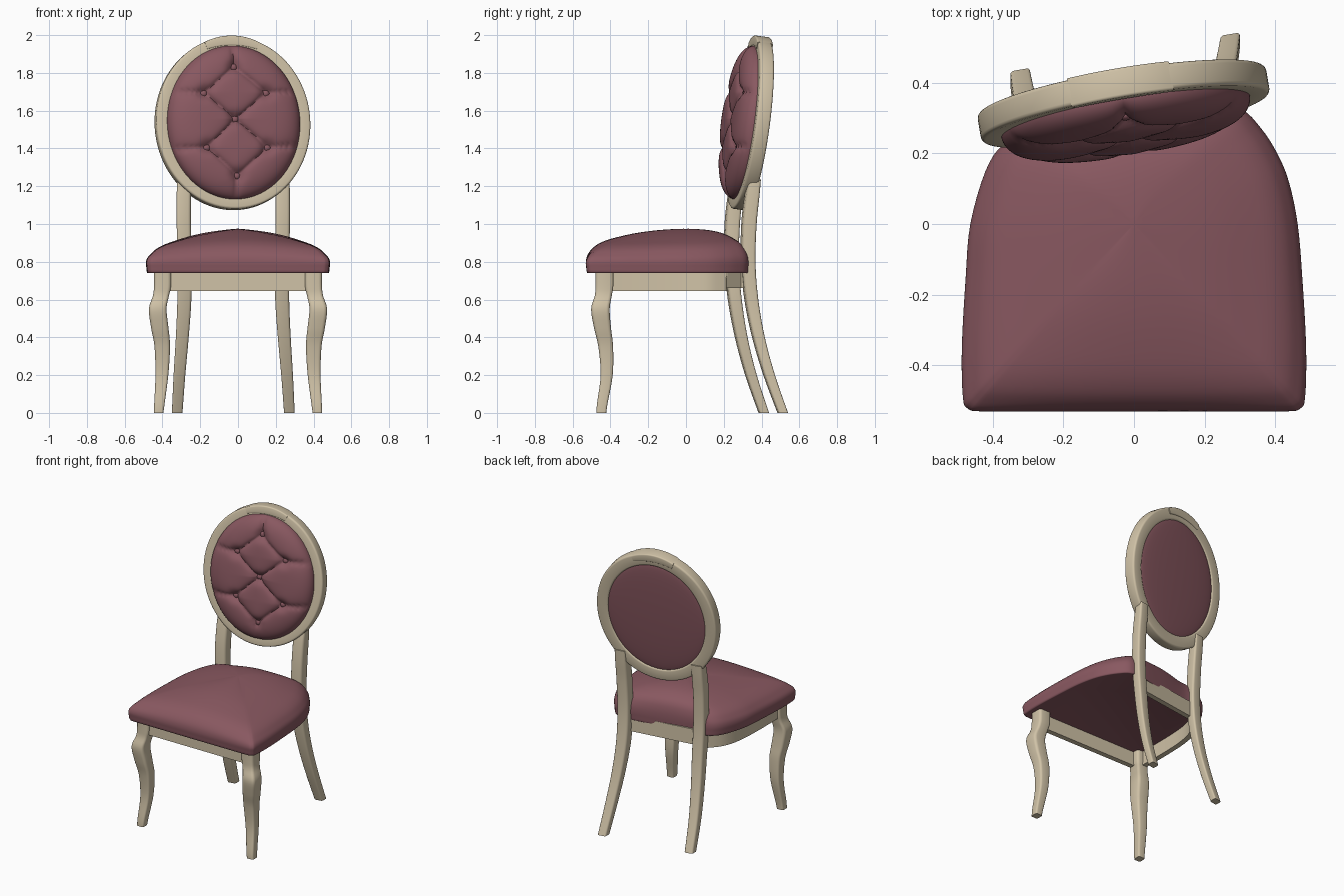
import bpy, bmesh, math
from mathutils import Vector, Matrix

if "Cube" in bpy.data.objects:
    bpy.data.objects.remove(bpy.data.objects["Cube"])

def material(name, rgb):
    m = bpy.data.materials.new(name)
    m.diffuse_color = (*rgb, 1)
    m.use_nodes = True
    m.node_tree.nodes["Principled BSDF"].inputs["Base Color"].default_value = m.diffuse_color
    return m

WOOD = material("cream wood", (0.63, 0.54, 0.385))
FABRIC = material("dusty maroon fabric", (0.25, 0.098, 0.118))
YAW = math.radians(9.6)
# the backrest is turned about z and leans backwards
BACK = Matrix.Translation((-0.029, 0.337, 1.533)) @ Matrix.Rotation(YAW, 4, 'Z') @ Matrix.Rotation(math.radians(-7.5), 4, 'X')
# the back legs follow the same slant in plan
SLANT = Matrix(((1, 0, 0, -.025), (.169, 1, 0, 0), (0, 0, 1, 0), (0, 0, 0, 1)))

def finish(name, bm, mat, matrix=None, angle=40):
    if matrix:
        bm.transform(matrix)
    bmesh.ops.recalc_face_normals(bm, faces=bm.faces)
    me = bpy.data.meshes.new(name)
    bm.to_mesh(me)
    bm.free()
    me.materials.append(mat)
    ob = bpy.data.objects.new(name, me)
    bpy.context.collection.objects.link(ob)
    bpy.ops.object.select_all(action='DESELECT')
    ob.select_set(True)
    bpy.context.view_layer.objects.active = ob
    bpy.ops.object.shade_smooth_by_angle(angle=math.radians(angle))
    return ob

def loft(rings, closed=False):
    """Skin a list of equal point rings; cap the ends unless closed."""
    bm = bmesh.new()
    vs = [[bm.verts.new(p) for p in r] for r in rings]
    n = len(vs[0])
    pairs = list(zip(vs, vs[1:])) + ([(vs[-1], vs[0])] if closed else [])
    for a, b in pairs:
        for i in range(n):
            j = (i + 1) % n
            bm.faces.new((a[i], a[j], b[j], b[i]))
    if not closed:
        bm.faces.new(vs[0])
        bm.faces.new(vs[-1])
    return bm

def smooth_path(pts, steps=5, closed=False):
    """Catmull-Rom curve through tuples of any size."""
    n, out = len(pts), []
    get = (lambda i: pts[i % n]) if closed else (lambda i: pts[max(0, min(n - 1, i))])
    for i in range(n if closed else n - 1):
        a, b, c, d = get(i - 1), get(i), get(i + 1), get(i + 2)
        for s in range(steps):
            t = s / steps
            out.append(tuple(0.5 * (2*q + (r - p)*t + (2*p - 5*q + 4*r - s_)*t*t + (3*q - p - 3*r + s_)*t**3)
                             for p, q, r, s_ in zip(a, b, c, d)))
    return out if closed else out + [pts[-1]]

def rounded_rect(w, d, r):
    """Rectangle section with rounded corners, centred on the origin."""
    pts = []
    for k, (sx, sy) in enumerate([(1, 1), (-1, 1), (-1, -1), (1, -1)]):
        for s in range(4):
            a = math.pi / 2 * (k + s / 3)
            pts.append((sx * (w/2 - r) + r * math.cos(a), sy * (d/2 - r) + r * math.sin(a)))
    return pts

def leg(name, stations, side, matrix=None):
    """stations: z, x, y, width, depth"""
    rings = []
    for z, x, y, w, d in smooth_path(stations):
        rings.append([(side * x + px, y + py, z) for px, py in rounded_rect(w, d, 0.2 * min(w, d))])
    finish(name, loft(rings), WOOD, matrix)

def rail(name, path, z0=0.645, z1=0.765, t=0.035):
    """Upright board following a plan path."""
    rings = []
    for i, p in enumerate(path):
        a, b = Vector(path[max(0, i - 1)]), Vector(path[min(len(path) - 1, i + 1)])
        d = (b - a).normalized()
        n = Vector((-d.y, d.x)) * t / 2
        l, r = Vector(p) + n, Vector(p) - n
        rings.append([(l.x, l.y, z0), (r.x, r.y, z0), (r.x, r.y, z1), (l.x, l.y, z1)])
    finish(name, loft(rings), WOOD)

# legs
FRONT = [(0, .42, -.448, .05, .052), (.05, .416, -.443, .055, .056), (.2, .403, -.42, .068, .064),
         (.35, .401, -.425, .082, .078), (.45, .414, -.442, .092, .09), (.55, .425, -.453, .093, .098),
         (.62, .408, -.438, .085, .09), (.67, .4, -.432, .09, .094), (.77, .4, -.432, .09, .094)]
REAR = [(0, .297, .462, .056, .05), (.2, .285, .392, .062, .055), (.4, .27, .338, .068, .06),
        (.6, .259, .302, .074, .066), (.8, .259, .285, .076, .07), (1, .262, .289, .075, .074),
        (1.15, .262, .305, .075, .072), (1.235, .262, .318, .072, .06)]
for side, tag in ((-1, "left"), (1, "right")):
    leg("front_leg_" + tag, FRONT, side)
    leg("back_leg_" + tag, REAR, side, SLANT)

# rails under the seat (the right side has none)
rail("front_rail", [(-.4, -.445), (.4, -.445)])
rail("back_rail", [(-.28, .232), (.24, .308)], .66)
rail("side_rail_left", smooth_path([(-.412, -.42), (-.415, -.2), (-.405, 0), (-.37, .13), (-.29, .225)]))

# seat cushion: plan outline shrunk and rounded towards the middle while rising
plan = smooth_path([(0, -.53), (.25, -.53), (.43, -.53), (.47, -.522), (.484, -.49), (.487, -.35), (.476, -.15),
                    (.463, 0), (.438, .12), (.405, .2), (.36, .27), (.3, .325), (.2, .325), (0, .29), (-.2, .25),
                    (-.3, .252), (-.37, .225), (-.42, .15), (-.463, 0), (-.476, -.15), (-.487, -.35),
                    (-.484, -.49), (-.47, -.522), (-.43, -.53), (-.25, -.53)], 4, True)
levels = smooth_path([(.96, .742), (.99, .742), (.997, .77), (1, .8), (.988, .834), (.955, .866), (.9, .894),
                      (.8, .92), (.6, .948), (.4, .964), (.2, .972), (.03, .975)], 3)
rings = []
for s, z in levels:
    ring = []
    for x, y in plan:
        r = math.hypot(x, y)
        f = s * (s + (1 - s) * .4 / r)
        drop = .02 * (x / .48) ** 2 * min(1, max(0, (z - .79) / .07)) * min(1, s * 1.3)
        ring.append((x * f, y * f, z - drop))
    rings.append(ring)
finish("seat_cushion", loft(rings), FABRIC, angle=60)

# oval back frame
N = 96
rings = []
for i in range(N):
    a = 2 * math.pi * i / N
    rings.append([((.374 + p) * math.cos(a), q + .003, (.42 + p) * math.sin(a)) for p, q in rounded_rect(.08, .076, .012)])
finish("back_frame", loft(rings, True), WOOD, BACK)

# low crest on top of the frame
rings = []
for i in range(17):
    t = i / 8 - 1
    a = math.pi / 2 - t * .36
    h = .003 + .006 * (1 - t * t)
    rings.append([((.396 + p) * math.cos(a), q + .004, (.438 + p) * math.sin(a))
                  for p, q in rounded_rect(.036 + 2 * h, .084, .008)])
finish("back_crest", loft(rings), WOOD, BACK)

# tufting layout: buttons and the creases between them
BUTTONS = [Vector(b) for b in ((0, .29), (-.165, .15), (.17, .15), (0, .012), (-.155, -.14), (.17, -.14), (.005, -.29))]
CREASES = [(BUTTONS[a], BUTTONS[b]) for a, b in ((0, 1), (0, 2), (1, 3), (2, 3), (3, 4), (3, 5), (4, 6), (5, 6))]
CREASES += [(BUTTONS[i], Vector(e)) for i, e in ((1, (-.37, .16)), (2, (.37, .16)), (4, (-.37, -.15)),
                                                (5, (.37, -.13)), (0, (0, .42)), (6, (0, -.42)))]

def segment_distance(p, a, b):
    d = b - a
    t = max(0, min(1, (p - a).dot(d) / d.length_squared))
    return (p - a - d * t).length

def front_depth(x, z):
    r = min(1, math.hypot(x / .357, z / .41))
    puff = math.sqrt(max(0, 1 - r ** 5))
    crease = min(segment_distance(Vector((x, z)), a, b) for a, b in CREASES)
    button = min((Vector((x, z)) - b).length for b in BUTTONS)
    dent = .012 * math.exp(-crease / .009) + .014 * math.exp(-crease / .035) + .022 * math.exp(-(button / .035) ** 2)
    return -.03 - .09 * puff + dent * min(1, puff * 1.3)

# tufted pad in front, plain domed panel behind
def oval_pad(name, depth, count, base, rx, rz):
    angles = [2 * math.pi * i / 128 for i in range(128)]
    rings = [[(rx * math.cos(a), base, rz * math.sin(a)) for a in angles]]
    for k in range(count + 1):
        r = max(.004, math.sin(math.pi / 2 * (1 - k / count)))
        flat = [(rx * r * math.cos(a), rz * r * math.sin(a)) for a in angles]
        rings.append([(x, depth(x, z), z) for x, z in flat])
    finish(name, loft(rings), FABRIC, BACK, 75)

oval_pad("tufted_back_cushion", front_depth, 60, 0, .357, .41)
oval_pad("rear_back_panel", lambda x, z: .03 + .022 * math.sqrt(max(0, 1 - (x / .34) ** 2 - (z / .386) ** 2)),
         14, .005, .338, .384)

# buttons
for i, b in enumerate(BUTTONS):
    bm = bmesh.new()
    bmesh.ops.create_uvsphere(bm, u_segments=16, v_segments=10, radius=.019)
    place = Matrix.Translation((b.x, front_depth(b.x, b.y) - .006, b.y)) @ Matrix.Diagonal((1, .7, 1, 1))
    finish("button_%d" % (i + 1), bm, FABRIC, BACK @ place, 80)
